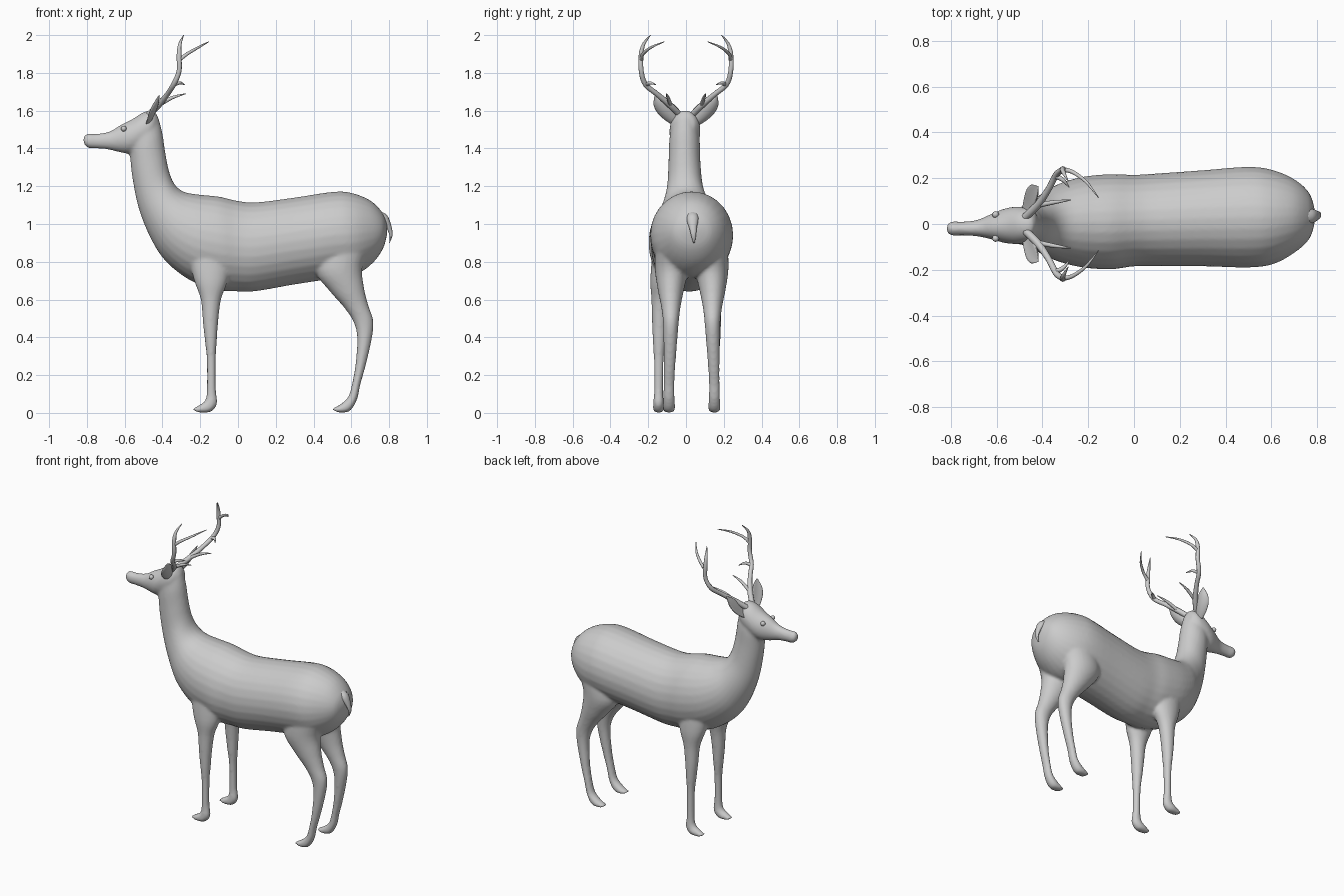
import bpy, bmesh, math
from mathutils import Vector


def spline(rows, steps):
    """Catmull-Rom interpolation through rows of numbers."""
    out = []
    n = len(rows)
    for i in range(n - 1):
        p0, p1, p2, p3 = (rows[max(i - 1, 0)], rows[i], rows[i + 1], rows[min(i + 2, n - 1)])
        for s in range(steps):
            t = s / steps
            out.append([0.5 * (2 * b + (c - a) * t + (2 * a - 5 * b + 4 * c - d) * t * t
                               + (3 * b - a - 3 * c + d) * t ** 3)
                        for a, b, c, d in zip(p0, p1, p2, p3)])
    out.append(list(rows[-1]))
    return out


def loft(bm, rows, sides=28, steps=4, y0=0.0, mirror=1):
    """Closed tube; each row = edge A (x, z), edge B (x, z), y centre, half width."""
    rings = []
    for ax, az, bx, bz, y, w in spline(rows, steps):
        ring = []
        for k in range(sides):
            a = 2 * math.pi * k / sides
            f = (1 - math.cos(a)) / 2
            ring.append(bm.verts.new((ax + (bx - ax) * f, y0 + mirror * (y + w * math.sin(a)),
                                      az + (bz - az) * f)))
        rings.append(ring)
    faces = []
    for r, q in zip(rings, rings[1:]):
        for k in range(sides):
            j = (k + 1) % sides
            faces.append(bm.faces.new((r[k], r[j], q[j], q[k])))
    faces.append(bm.faces.new(rings[0]))
    faces.append(bm.faces.new(rings[-1]))
    bmesh.ops.recalc_face_normals(bm, faces=faces)


def finish(bm, name):
    me = bpy.data.meshes.new(name)
    bm.to_mesh(me)
    bm.free()
    ob = bpy.data.objects.new(name, me)
    bpy.context.collection.objects.link(ob)
    for p in me.polygons:
        p.use_smooth = True
    return ob


# Trunk and neck, rump to throat
trunk = [
    (.79, 1.00, .79, .95, .035, .03),
    (.765, 1.06, .768, .87, .035, .10),
    (.70, 1.125, .71, .79, .035, .158),
    (.60, 1.165, .62, .73, .03, .205),
    (.50, 1.17, .50, .71, .03, .22),
    (.30, 1.14, .30, .68, .025, .21),
    (.10, 1.115, .10, .645, .018, .203),
    (0, 1.122, 0, .643, .015, .20),
    (-.10, 1.145, -.10, .65, .01, .208),
    (-.20, 1.155, -.25, .70, .008, .198),
    (-.285, 1.17, -.38, .80, .005, .168),
    (-.335, 1.21, -.46, .92, .0, .13),
    (-.365, 1.28, -.525, 1.08, -.005, .097),
    (-.385, 1.38, -.56, 1.25, -.008, .085),
    (-.40, 1.48, -.572, 1.36, -.008, .082),
    (-.42, 1.56, -.585, 1.42, -.008, .075)]

# Head, crown to muzzle
head = [
    (-.425, 1.57, -.425, 1.48, 0, .045),
    (-.45, 1.60, -.47, 1.42, -.004, .075),
    (-.50, 1.592, -.53, 1.385, -.006, .082),
    (-.56, 1.555, -.58, 1.373, -.008, .074),
    (-.62, 1.525, -.635, 1.382, -.012, .054),
    (-.68, 1.49, -.69, 1.395, -.018, .036),
    (-.75, 1.477, -.75, 1.40, -.02, .030),
    (-.80, 1.477, -.79, 1.402, -.02, .031),
    (-.82, 1.455, -.814, 1.42, -.02, .018)]

front_leg = [
    (-.27, .86, -.03, .86, .115, .065),
    (-.235, .71, -.055, .70, .13, .062),
    (-.197, .60, -.09, .60, .138, .048),
    (-.186, .48, -.105, .48, .143, .040),
    (-.175, .38, -.112, .38, .145, .034),
    (-.165, .28, -.118, .28, .147, .026),
    (-.165, .12, -.117, .12, .148, .024),
    (-.175, .065, -.110, .05, .148, .028),
    (-.205, .042, -.145, .005, .148, .030),
    (-.245, .02, -.21, .002, .148, .022)]

rear_leg = [
    (.42, .90, .72, .92, .09, .10),
    (.41, .75, .66, .78, .105, .09),
    (.485, .645, .667, .665, .11, .070),
    (.56, .56, .69, .57, .11, .052),
    (.61, .485, .717, .485, .11, .042),
    (.631, .40, .708, .39, .112, .037),
    (.622, .257, .676, .25, .117, .031),
    (.603, .15, .648, .15, .12, .029),
    (.583, .085, .630, .07, .12, .030),
    (.545, .048, .59, .008, .12, .033),
    (.495, .02, .53, .002, .12, .026)]

# Body: all lofts fused into one smooth skin
bm = bmesh.new()
loft(bm, trunk)
loft(bm, head)
for side in (1, -1):
    loft(bm, front_leg, mirror=side, y0=.003)
    loft(bm, rear_leg, mirror=side, y0=.03)
body = finish(bm, "deer_body")
rm = body.modifiers.new("fuse", 'REMESH')
rm.mode = 'VOXEL'
rm.voxel_size = 0.009
rm.use_smooth_shade = True
sm = body.modifiers.new("soften", 'SMOOTH')
sm.factor = 0.5
sm.iterations = 6

# Tail
bm = bmesh.new()
loft(bm, [(.75, 1.07, .75, 1.01, .035, .035), (.79, 1.045, .775, .99, .035, .03),
          (.812, .99, .79, .97, .037, .02), (.818, .94, .803, .935, .04, .013),
          (.803, .90, .800, .90, .042, .004)], sides=14)
finish(bm, "tail")


# Ears: flattened leaf shapes cupped outwards
def ear(side, name):
    bm = bmesh.new()
    axis = [Vector(p) for p in ((-.475, .055, 1.535), (-.462, .085, 1.565), (-.447, .118, 1.605),
                                (-.432, .145, 1.645), (-.418, .163, 1.682))]
    wide = Vector((-.45, .62, -.64)).normalized()
    along = (axis[-1] - axis[0]).normalized()
    wide = (wide - along * wide.dot(along)).normalized()
    thin = along.cross(wide)
    rows = spline([(*p, w) for p, w in zip(axis, (.024, .036, .043, .034, .004))], 4)
    rings = []
    for x, y, z, w in rows:
        ring = []
        for k in range(16):
            a = 2 * math.pi * k / 16
            u = math.cos(a)
            p = Vector((x, y, z)) + wide * (w * u) + thin * (w * (.25 * math.sin(a) + .25 * u * u - .1))
            ring.append(bm.verts.new((p.x, p.y * side, p.z)))
        rings.append(ring)
    for r, q in zip(rings, rings[1:]):
        for k in range(16):
            bm.faces.new((r[k], r[k - 1], q[k - 1], q[k]))
    bm.faces.new(rings[0])
    bm.faces.new(rings[-1])
    bmesh.ops.recalc_face_normals(bm, faces=bm.faces[:])
    finish(bm, name)


# Antlers: main beam and three tines, points are (x, y, z, radius)
beams = [
    [(-.475, .03, 1.575, .017), (-.42, .085, 1.63, .017), (-.375, .15, 1.685, .014),
     (-.34, .215, 1.74, .014), (-.312, .237, 1.81, .013), (-.312, .238, 1.89, .013),
     (-.308, .225, 1.95, .009), (-.288, .188, 2.0, .002)],
    [(-.315, .238, 1.865, .011), (-.27, .228, 1.90, .009), (-.21, .185, 1.935, .007),
     (-.155, .115, 1.965, .002)],
    [(-.345, .21, 1.735, .011), (-.31, .192, 1.747, .009), (-.283, .16, 1.738, .002)],
    [(-.425, .08, 1.625, .011), (-.35, .095, 1.668, .009), (-.275, .105, 1.69, .002)]]


def antler(side, name):
    cu = bpy.data.curves.new(name, 'CURVE')
    cu.dimensions = '3D'
    cu.bevel_depth = 1.0
    cu.bevel_resolution = 3
    cu.use_fill_caps = True
    for pts in beams:
        fine = spline(pts, 5)
        sp = cu.splines.new('POLY')
        sp.points.add(len(fine) - 1)
        for point, (x, y, z, r) in zip(sp.points, fine):
            point.co = (x, y * side, z, 1)
            point.radius = r
        sp.use_smooth = True
    ob = bpy.data.objects.new(name, cu)
    bpy.context.collection.objects.link(ob)
    bpy.ops.object.select_all(action='DESELECT')
    ob.select_set(True)
    bpy.context.view_layer.objects.active = ob
    bpy.ops.object.convert(target='MESH')


# Eyes
def eye(side, name):
    bm = bmesh.new()
    bmesh.ops.create_uvsphere(bm, u_segments=16, v_segments=10, radius=.015)
    ob = finish(bm, name)
    ob.location = (-.605, -.011 + side * .052, 1.505)


for side, label in ((1, "left"), (-1, "right")):
    ear(side, label + "_ear")
    antler(side, label + "_antler")
    eye(side, label + "_eye")
